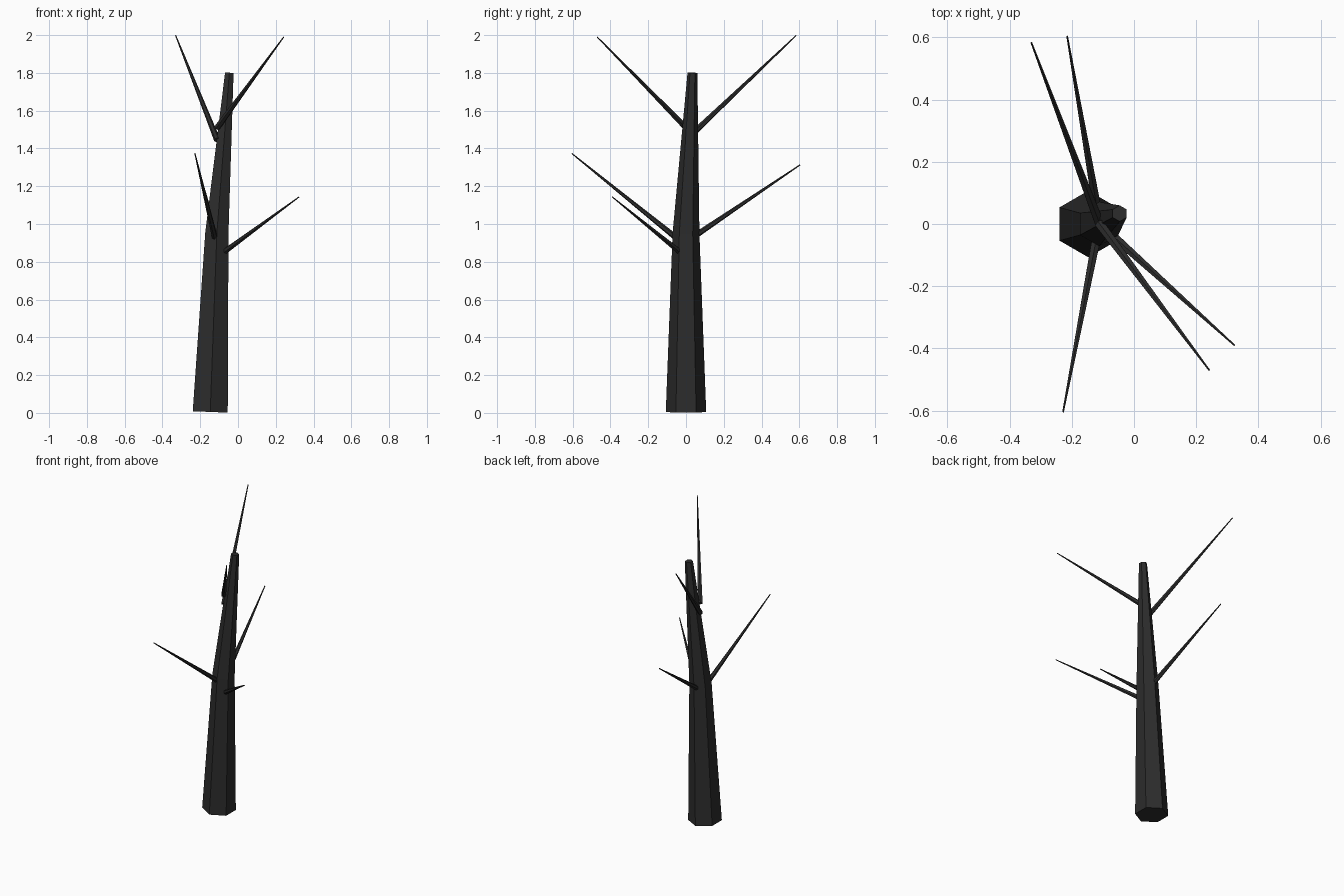
import bpy, bmesh, math
from mathutils import Vector

if "Cube" in bpy.data.objects:
    bpy.data.objects.remove(bpy.data.objects["Cube"])

bark = bpy.data.materials.new("charcoal bark")
bark.diffuse_color = (0.025, 0.025, 0.025, 1)
bark.use_nodes = True
bark.node_tree.nodes["Principled BSDF"].inputs["Base Color"].default_value = bark.diffuse_color


def tapered_limb(name, rings, sides):
    """Loft flat-faced rings; each ring is (centre, radius, axis)."""
    bm = bmesh.new()
    loops = []
    for centre, radius, axis in rings:
        n = Vector(axis).normalized()
        ref = Vector((0, 1, 0)) if abs(n.z) > 0.9 else Vector((0, 0, 1))
        u = (ref - n * ref.dot(n)).normalized()
        v = n.cross(u)
        loops.append([bm.verts.new(Vector(centre) + radius * (
            math.cos(2 * math.pi * i / sides) * u + math.sin(2 * math.pi * i / sides) * v))
            for i in range(sides)])
    for a, b in zip(loops, loops[1:]):
        for i in range(sides):
            j = (i + 1) % sides
            bm.faces.new((a[i], a[j], b[j], b[i]))
    bm.faces.new(loops[0][::-1])
    bm.faces.new(loops[-1])
    bmesh.ops.recalc_face_normals(bm, faces=bm.faces)
    mesh = bpy.data.meshes.new(name)
    bm.to_mesh(mesh)
    bm.free()
    mesh.materials.append(bark)
    obj = bpy.data.objects.new(name, mesh)
    bpy.context.collection.objects.link(obj)


# Six-sided leaning trunk
tapered_limb("trunk", [
    ((-0.147, 0, 0.005), 0.107, (0.04, 0, 1)),
    ((-0.112, 0, 0.95), 0.071, (0.06, 0.02, 1)),
    ((-0.046, 0.034, 1.80), 0.026, (0.08, 0.04, 1))], 6)

# Bare pointed branches: start, tip
branches = [
    ((-0.11, 0.0, 1.445), (-0.33, 0.583, 1.998)),
    ((-0.11, 0.0, 1.51), (0.242, -0.47, 1.99)),
    ((-0.11, 0.0, 0.825), (0.323, -0.39, 1.143)),
    ((-0.112, 0.0, 0.885), (-0.228, -0.604, 1.373)),
    ((-0.11, 0.0, 0.905), (-0.215, 0.604, 1.313)),
]
for k, (start, tip) in enumerate(branches, 1):
    axis = Vector(tip) - Vector(start)
    tapered_limb(f"branch_{k}", [(start, 0.017, axis), (tip, 0.003, axis)], 6)
